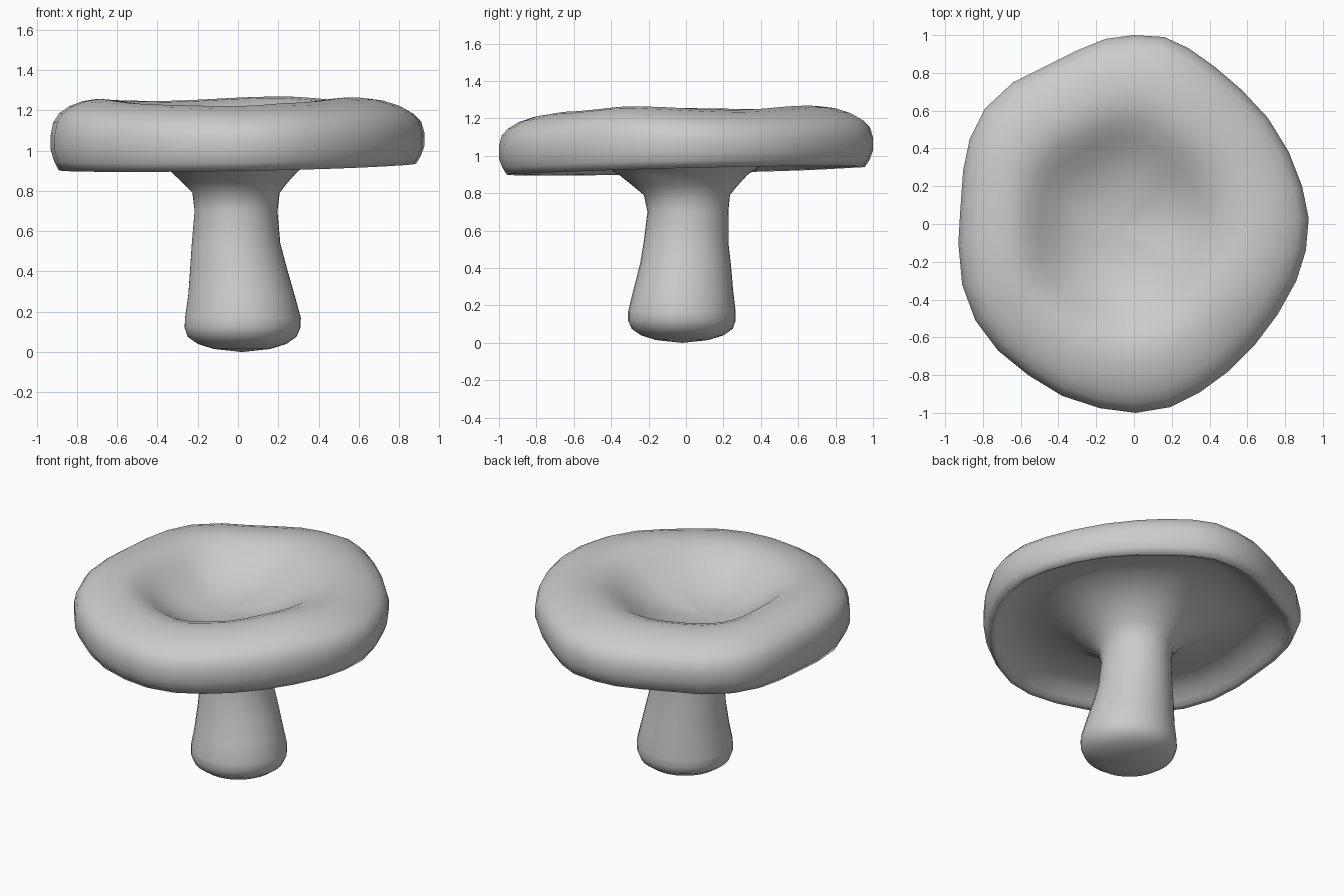
import bpy, bmesh, math

# Irregular cap outline seen from above, counter-clockwise
OUTLINE = [(.925, .03), (.89, .2), (.82, .38), (.71, .56), (.57, .71), (.43, .83), (.29, .93),
           (.16, .99), (0, 1), (-.15, .98), (-.3, .92), (-.47, .835), (-.64, .75), (-.79, .61),
           (-.87, .45), (-.905, .28), (-.92, .07), (-.93, -.1), (-.91, -.32), (-.84, -.51),
           (-.72, -.67), (-.56, -.8), (-.38, -.91), (-.18, -.975), (.01, -1), (.19, -.97),
           (.35, -.89), (.5, -.78), (.64, -.64), (.76, -.48), (.86, -.3), (.91, -.14)]

# Stalk rings: x radius, y radius, centre x, centre y, z
STALK = [(.14, .14, .02, -.02, .015), (.22, .22, .02, -.02, .04), (.27, .27, .02, -.02, .075),
         (.288, .288, .022, -.022, .12), (.288, .287, .024, -.022, .17), (.265, .267, .017, -.015, .28),
         (.24, .243, .002, -.003, .42), (.22, .226, -.01, 0, .54), (.206, .216, -.01, .01, .7),
         (.217, .23, -.01, .005, .79), (.26, .28, -.015, -.005, .84), (.32, .345, -.02, -.015, .9)]

# Cap rings: scale of outline, z (hollow underside, rim, then the bowl)
CAP = [(.45, .965), (.6, 1.01), (.74, 1.02), (.84, .99), (.9, .948), (.93, .926), (.957, .92),
       (.982, .96), (1, 1.01), (1, 1.08), (.985, 1.135), (.95, 1.175), (.89, 1.21), (.81, 1.236),
       (.72, 1.248), (.64, 1.243), (.56, 1.216), (.48, 1.167), (.4, 1.117), (.3, 1.07),
       (.18, 1.037), (.08, 1.025)]
RIM = 9

# Height of the rim crest around the cap: angle in degrees, offset
CREST = [(-25, .018), (24, -.003), (70, .022), (122, -.002), (150, .003), (195, .01),
         (240, -.022), (270, -.03), (300, -.01), (335, .018)]


def crest(a):
    d = (math.degrees(a) + 25) % 360 - 25
    for (a0, h0), (a1, h1) in zip(CREST, CREST[1:]):
        if a0 <= d <= a1:
            t = (1 - math.cos(math.pi * (d - a0) / (a1 - a0))) / 2
            return h0 + (h1 - h0) * t
    return CREST[-1][1]


bm = bmesh.new()
rings = []
angles = [math.atan2(y, x) for x, y in OUTLINE]

# Stalk from foot to flare
for rx, ry, cx, cy, z in STALK:
    rings.append([bm.verts.new((cx + rx * math.cos(a), cy + ry * math.sin(a), z)) for a in angles])

# Cap: tilted underside, wavy crest, bowl drifting slightly to the left
for i, (s, z) in enumerate(CAP):
    shift = (1 - s) * .1 if i > RIM else 0
    top = min(1, max(0, (i - 6) / 5))
    ring = []
    for (x, y), a in zip(OUTLINE, angles):
        dz = (top * crest(a) + (1 - top) * .026 * math.cos(a - .95)) * min(1, s * 1.3)
        ring.append(bm.verts.new((x * s - shift, y * s - shift * .4, z + dz)))
    rings.append(ring)

# Skin the rings and close both poles
n = len(OUTLINE)
for lo, hi in zip(rings, rings[1:]):
    for k in range(n):
        j = (k + 1) % n
        bm.faces.new((lo[k], lo[j], hi[j], hi[k]))
foot = bm.verts.new((.02, -.02, 0))
bowl = bm.verts.new((-.1, -.04, 1.022))
for k in range(n):
    j = (k + 1) % n
    bm.faces.new((foot, rings[0][j], rings[0][k]))
    bm.faces.new((bowl, rings[-1][k], rings[-1][j]))
bmesh.ops.recalc_face_normals(bm, faces=bm.faces[:])
for f in bm.faces:
    f.smooth = True

mesh = bpy.data.meshes.new("mushroom")
bm.to_mesh(mesh)
bm.free()
bpy.context.collection.objects.link(bpy.data.objects.new("mushroom", mesh))
